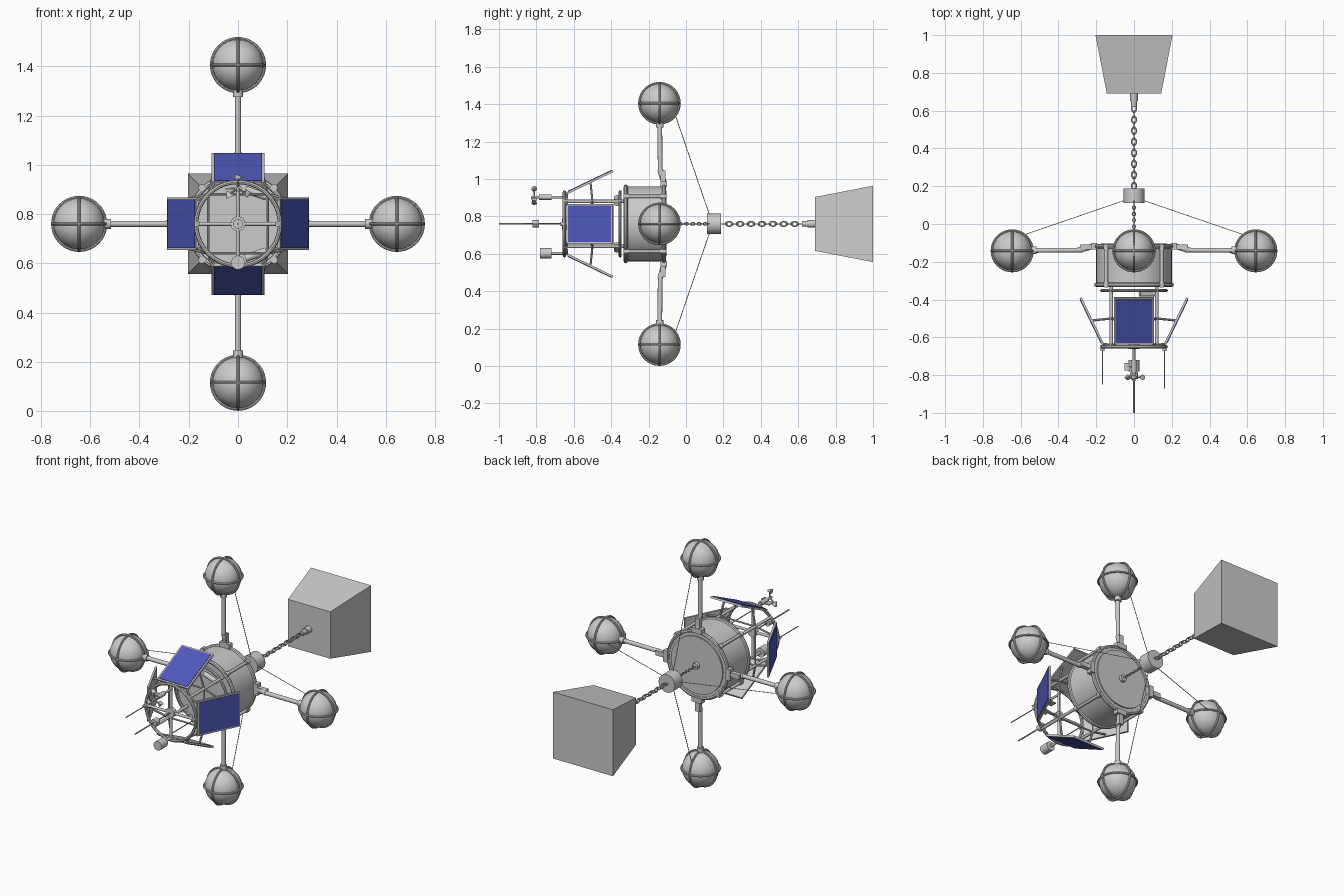
import bpy, math
from mathutils import Vector, Matrix

if "Cube" in bpy.data.objects:
    bpy.data.objects.remove(bpy.data.objects["Cube"])

CZ = 0.76  # height of the long axis, which runs along y
QUARTERS = [i * math.pi / 2 for i in range(4)]
DIAGONALS = [a + math.pi / 4 for a in QUARTERS]


def polar(a, r, y):
    return Vector((r * math.cos(a), y, CZ + r * math.sin(a)))


def finish(name, mat=None, smooth=True):
    ob = bpy.context.object
    ob.name = name
    if smooth:
        bpy.ops.object.shade_smooth_by_angle(angle=math.radians(35))
    if mat:
        ob.data.materials.append(mat)
    return ob


def rod(name, p, q, r, n=12, r2=None):
    p, q = Vector(p), Vector(q)
    d = q - p
    bpy.ops.mesh.primitive_cone_add(vertices=n, radius1=r, radius2=r if r2 is None else r2,
                                    depth=d.length, location=(p + q) / 2,
                                    rotation=d.to_track_quat('Z', 'Y').to_euler())
    return finish(name)


def ring(name, loc, r, t, rot=(math.pi / 2, 0, 0), n=40, sy=1.0):
    bpy.ops.mesh.primitive_torus_add(location=loc, rotation=rot, major_radius=r, minor_radius=t,
                                     major_segments=n, minor_segments=8)
    bpy.context.object.scale.y = sy
    return finish(name)


def ball(name, loc, r, seg=32):
    bpy.ops.mesh.primitive_uv_sphere_add(segments=seg, ring_count=seg // 2, radius=r, location=loc)
    return finish(name)


def box(name, loc, size, axes=None, mat=None):
    # axes: three unit vectors for the box's own x, y and z
    bpy.ops.mesh.primitive_cube_add(size=1)
    ob = finish(name, mat, False)
    m = Matrix(axes).transposed().to_4x4() if axes else Matrix()
    ob.matrix_world = Matrix.Translation(loc) @ m @ Matrix.Diagonal((*size, 1))
    return ob


def chain(name, y0, y1, n, r, t):
    step = (y1 - y0) / n
    for i in range(n):
        ring(name, (0, y0 + (i + 0.5) * step, CZ), r, t, (0, math.pi / 2 * (i % 2), 0), 16,
             (step / 2 + t) / r)


blue = bpy.data.materials.new("solar_blue")
blue.diffuse_color = (0.08, 0.1, 0.5, 1)
blue.use_nodes = True
blue.node_tree.nodes["Principled BSDF"].inputs["Base Color"].default_value = blue.diffuse_color

# main drum with rims, cage rings and lengthwise bars
rod("drum_body", (0, -0.32, CZ), (0, -0.112, CZ), 0.2, 48)
rod("drum_back_cap", (0, -0.115, CZ), (0, -0.104, CZ), 0.175, 48)
rod("drum_eye_base", (0, -0.106, CZ), (0, -0.085, CZ), 0.02, 16)
for y in (-0.118, -0.322):
    ring("drum_rim", (0, y, CZ), 0.2, 0.011, n=48)
for a in DIAGONALS:
    rod("drum_bar", polar(a, 0.208, -0.335), polar(a, 0.208, -0.105), 0.009)
    for y in (-0.122, -0.32):
        rod("drum_clamp", polar(a, 0.208, y - 0.013), polar(a, 0.208, y + 0.013), 0.014)

# four arms with caged floats and stay lines
Y = Vector((0, 1, 0))
for a in QUARTERS:
    out = Vector((math.cos(a), 0, math.sin(a)))
    side = out.cross(Y)
    axes = (out, Y, side)
    box("arm_bracket", polar(a, 0.212, -0.118), (0.03, 0.034, 0.07), axes)
    box("arm_root", polar(a, 0.245, -0.122), (0.08, 0.026, 0.03), axes)
    rod("arm_knee", polar(a, 0.22, -0.118), polar(a, 0.29, -0.138), 0.015)
    rod("arm_tube", polar(a, 0.27, -0.138), polar(a, 0.545, -0.14), 0.0125)
    rod("float_socket", polar(a, 0.515, -0.14), polar(a, 0.545, -0.14), 0.02)
    c = polar(a, 0.645, -0.142)
    ball("float", c, 0.104)
    for rot in ((0, 0, 0), (math.pi / 2, 0, 0), (0, math.pi / 2, 0)):
        ring("float_cage_ring", c, 0.108, 0.006, rot)
    rod("stay_line", polar(a, 0.575, -0.055), polar(a, 0.05, 0.125), 0.002, 6)

# mooring: collar, chains and sinker block
chain("upper_chain_link", -0.09, 0.112, 12, 0.008, 0.002)
rod("mooring_collar", (0, 0.112, CZ), (0, 0.187, CZ), 0.055, 32)
chain("lower_chain_link", 0.187, 0.625, 15, 0.0125, 0.0035)
rod("sinker_shank", (0, 0.62, CZ), (0, 0.655, CZ), 0.015, 16)
rod("sinker_socket", (0, 0.65, CZ), (0, 0.695, CZ), 0.02, 16)
bpy.ops.mesh.primitive_cone_add(vertices=4, radius1=0.144 * 2 ** .5, radius2=0.204 * 2 ** .5, depth=0.31)
sinker = finish("sinker_block", smooth=False)
sinker.matrix_world = (Matrix.Translation((0, 0.845, CZ)) @ Matrix.Rotation(-math.pi / 2, 4, 'X')
                       @ Matrix.Rotation(math.pi / 4, 4, 'Z'))

# instrument tower: two rings, posts, spokes and hub
ring("tower_front_ring", (0, -0.65, CZ), 0.17, 0.009)
ring("tower_back_ring", (0, -0.352, CZ), 0.172, 0.008)
for a in DIAGONALS:
    rod("tower_post", polar(a, 0.17, -0.65), polar(a, 0.17, -0.315), 0.009)
for a in QUARTERS:
    rod("tower_spoke", polar(a, 0.02, -0.65), polar(a, 0.168, -0.65), 0.008)
rod("tower_hub", (0, -0.662, CZ), (0, -0.638, CZ), 0.03, 24)

# four tilted solar panels with brackets
for a in QUARTERS:
    out = Vector((math.cos(a), 0, math.sin(a)))
    front, back = polar(a, 0.165, -0.635), polar(a, 0.283, -0.39)
    along = (back - front).normalized()
    t = out.cross(Y)
    n = t.cross(along)
    if n.dot(out) < 0:
        n = -n
        t = -t
    mid = (front + back) / 2
    size = (back - front).length
    box("panel_frame", mid, (0.214, size, 0.012), (t, along, n))
    box("panel_cells", mid + n * 0.004, (0.196, size - 0.018, 0.01), (t, along, n), blue)
    for s in (-1, 1):
        post = polar(a + s * math.pi / 4, 0.17, -0.5)
        rod("panel_strut", post, mid + t * s * (1 if (post - mid).dot(t * s) > 0 else -1) * 0.095 - n * 0.005, 0.006, 8)
        post = polar(a + s * math.pi / 4, 0.17, -0.64)
        rod("panel_foot", post, front + (post - front).dot(t) * 0.8 * t, 0.006, 8)
    rod("tower_cross_bar", polar(a - math.pi / 4, 0.17, -0.5), polar(a + math.pi / 4, 0.17, -0.5), 0.005, 8)

# centre needle with bead, and two side aerials
rod("needle", (0, -0.65, CZ), (0, -1, CZ), 0.004, 8)
rod("needle_bead", (0, -0.82, CZ), (0, -0.785, CZ), 0.02, 16)
for x, y in ((-0.167, -0.85), (0.162, -0.87)):
    rod("aerial", (x, -0.65, CZ), (x, y, CZ), 0.003, 8)
    rod("aerial_base", (x, -0.672, CZ), (x, -0.64, CZ), 0.011)

# wind gauge with spinning cups and a small tail
WZ = CZ + 0.143
rod("gauge_mast", (0, -0.64, WZ), (0, -0.83, WZ), 0.007)
rod("gauge_body", (0, -0.72, WZ), (0, -0.785, WZ), 0.014, 16)
rod("gauge_foot", (0, -0.655, WZ), (0, -0.645, CZ + 0.17), 0.008)
for i in range(3):
    a = math.radians(90 + 120 * i)
    h = Vector((0, -0.812, WZ))
    d = Vector((math.cos(a), 0, math.sin(a)))
    rod("cup_arm", h, h + d * 0.045, 0.004, 8)
    side = d.cross(Y)
    rod("cup", h + d * 0.045 - side * 0.013, h + d * 0.045 + side * 0.013, 0.005, 12, 0.015)
box("gauge_tail", (-0.035, -0.755, WZ), (0.03, 0.04, 0.006))
rod("gauge_tail_arm", (0, -0.755, WZ), (-0.035, -0.755, WZ), 0.004, 8)

# lower lamp on a stem
rod("lamp_stem", (0, -0.63, CZ - 0.157), (0, -0.73, CZ - 0.157), 0.008)
rod("lamp_head", (0, -0.72, CZ - 0.157), (0, -0.78, CZ - 0.157), 0.028, 24)

# slanted canisters inside the tower
for s in (-1, 1):
    rod("inner_canister", (0.03, -0.37, CZ + s * 0.14), (0.115, -0.37, CZ + s * 0.11), 0.015, 16)
